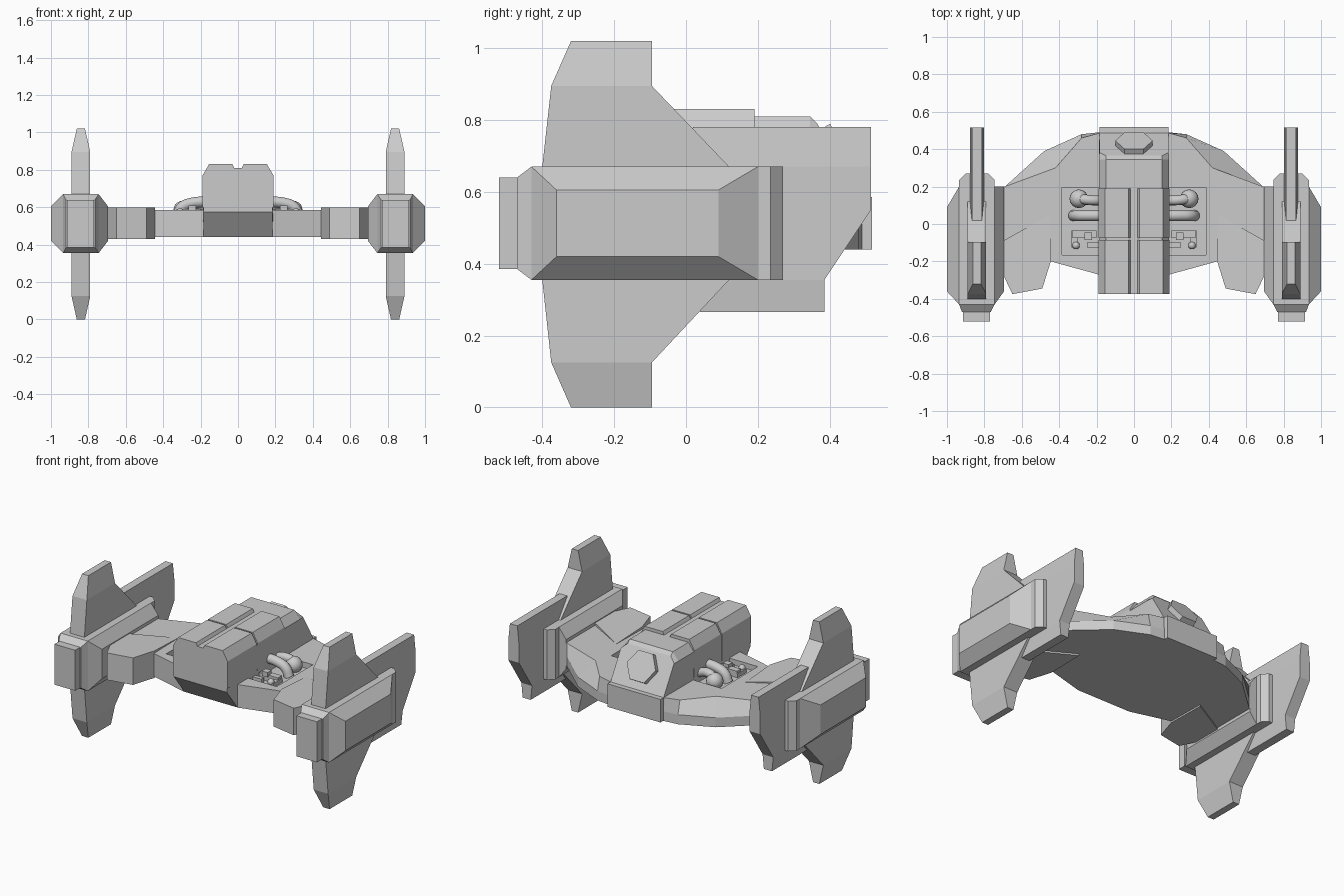
import bpy, bmesh, math
from mathutils import Vector

if "Cube" in bpy.data.objects:
    bpy.data.objects.remove(bpy.data.objects["Cube"])


def finish(ob, mirror):
    if mirror:
        m = ob.modifiers.new("mirror", 'MIRROR')
        m.use_mirror_u = False
    return ob


def loft(name, rings, mirror=False):
    """Skin a list of equal-length point rings and cap both ends."""
    bm = bmesh.new()
    vs = [[bm.verts.new(p) for p in r] for r in rings]
    n = len(rings[0])
    for a, b in zip(vs, vs[1:]):
        for i in range(n):
            j = (i + 1) % n
            bm.faces.new((a[i], a[j], b[j], b[i]))
    bm.faces.new(vs[0])
    bm.faces.new(vs[-1])
    bmesh.ops.recalc_face_normals(bm, faces=bm.faces)
    me = bpy.data.meshes.new(name)
    bm.to_mesh(me)
    bm.free()
    ob = bpy.data.objects.new(name, me)
    bpy.context.collection.objects.link(ob)
    return finish(ob, mirror)


def rect_z(z, x, hw, y0, y1):
    return [(x - hw, y0, z), (x + hw, y0, z), (x + hw, y1, z), (x - hw, y1, z)]


def rect_y(y, x0, x1, z0, z1):
    return [(x0, y, z0), (x1, y, z0), (x1, y, z1), (x0, y, z1)]


def rect_x(x, y0, y1, z0, z1):
    return [(x, y0, z0), (x, y1, z0), (x, y1, z1), (x, y0, z1)]


def box(name, x0, x1, y0, y1, z0, z1, mirror=False):
    return loft(name, [rect_y(y0, x0, x1, z0, z1), rect_y(y1, x0, x1, z0, z1)], mirror)


def both(half):
    """Close a right-hand outline with its mirror image."""
    return half + [(-p[0],) + tuple(p[1:]) for p in reversed(half)]


def smooth(ob):
    for p in ob.data.polygons:
        p.use_smooth = True


def pipe(name, pts, r):
    cu = bpy.data.curves.new(name, 'CURVE')
    cu.dimensions = '3D'
    cu.bevel_depth = r
    cu.bevel_resolution = 3
    cu.use_fill_caps = True
    cu.resolution_u = 6
    sp = cu.splines.new('BEZIER')
    sp.bezier_points.add(len(pts) - 1)
    for bp, p in zip(sp.bezier_points, pts):
        bp.co = p
        bp.handle_left_type = bp.handle_right_type = 'AUTO'
    ob = bpy.data.objects.new(name, cu)
    bpy.context.collection.objects.link(ob)
    bpy.ops.object.select_all(action='DESELECT')
    ob.select_set(True)
    bpy.context.view_layer.objects.active = ob
    bpy.ops.object.convert(target='MESH')
    ob = bpy.context.view_layer.objects.active
    smooth(ob)
    return finish(ob, True)


def ball(name, c, r):
    bm = bmesh.new()
    bmesh.ops.create_uvsphere(bm, u_segments=16, v_segments=10, radius=r)
    bmesh.ops.translate(bm, verts=bm.verts, vec=c)
    me = bpy.data.meshes.new(name)
    bm.to_mesh(me)
    bm.free()
    ob = bpy.data.objects.new(name, me)
    bpy.context.collection.objects.link(ob)
    smooth(ob)
    finish(ob, True)


# wing slab: rear rim slopes in towards the top
front = [(.19, -.27), (.445, -.20), (.72, -.24), (.72, .20), (.69, .20)]
low = both(front + [(.48, .39), (.28, .48), (.19, .49)])
top = both(front + [(.42, .30), (.28, .46), (.19, .485)])
wing = loft("wing_slab", [[(x, y, z) for x, y in o]
                          for o, z in ((low, .44), (low, .50), (top, .585))])

# recessed machinery bays
cutter = box("bay_cutter", .18, .385, -.165, .195, .55, .7, True)
cutter.hide_render = True
cutter.hide_viewport = True
cut = wing.modifiers.new("bays", 'BOOLEAN')
cut.object = cutter
cut.operation = 'DIFFERENCE'
cut.solver = 'EXACT'

# forward wing blocks, tapering back into the wing
block = [(.445, -.20), (.49, -.345), (.65, -.375), (.70, -.27), (.70, -.09)]
loft("wing_block", [[(x, y, .43) for x, y in block + [(.45, .05)]],
                    [(x, y, .60) for x, y in block] + [(.45, .05, .586)]], True)

# central fuselage with undercut chin and sloping rear
def section(y, zb, z1=.76, zt=.81):
    return both([(.185, y, zb), (.188, y, z1), (.15, y, zt)])

loft("fuselage", [section(-.375, .575), section(-.27, .44), section(.345, .44),
                  both([(.185, .49, .58), (.185, .383, .76), (.15, .365, .79)])])
box("tail_block", -.185, .185, .25, .518, .44, .585)

# roof armour panels
prof = [(.015, .80), (.03, .83), (.155, .83), (.19, .77), (.19, .60), (.15, .60)]
for i, (a, b) in enumerate(((-.375, -.085), (-.075, .19))):
    loft(f"roof_panel_{i}", [[(x, y, z) for x, z in prof] for y in (a, b)], True)

# hexagonal rear hatch on the slope
n, t = Vector((0, .854, .52)), Vector((0, -.52, .854))
loft("rear_hatch", [[Vector((0, .42, .70)) + n * h + t * r * math.sin(k * math.pi / 3)
                     + Vector((r * math.cos(k * math.pi / 3), 0, 0)) for k in range(6)]
                    for h, r in ((-.02, .1), (.03, .1))])

# side pods: long core, bevelled flanks and front nozzle
loft("pod_core", [rect_y(-.47, .765, .92, .385, .64), rect_y(-.43, .745, .935, .355, .67),
                  rect_y(.235, .745, .935, .355, .67), rect_y(.27, .78, .90, .355, .67)], True)
loft("pod_flanks", [rect_x(.695, -.36, .20, .42, .605), rect_x(.745, -.43, .20, .355, .67),
                    rect_x(.935, -.43, .20, .355, .67), rect_x(1.0, -.36, .09, .42, .605)], True)
box("pod_nozzle", .77, .914, -.52, -.46, .385, .64, True)

# tall fins and rear fins
FX = .84
loft("tall_fin", [rect_z(z, FX, hw, a, b) for z, hw, a, b in (
    (0, .022, -.32, -.095), (.125, .05, -.375, -.095), (.355, .05, -.40, .12),
    (.67, .05, -.40, .12), (.895, .05, -.375, -.095), (1.02, .022, -.32, -.095))], True)
loft("rear_fin", [rect_z(z, FX, hw, a, b) for z, hw, a, b in (
    (.265, .028, .04, .385), (.355, .037, -.04, .385), (.55, .037, -.04, .515),
    (.67, .037, -.04, .515), (.78, .026, .02, .515))], True)

# machinery: pipes, tanks and small fittings
pipe("bay_pipe", [(.16, .045, .63), (.25, .045, .622), (.30, .045, .60), (.325, .045, .55)], .03)
pipe("bay_elbow", [(.30, .135, .55), (.29, .135, .60), (.24, .128, .62), (.17, .125, .60)], .027)
ball("bay_tank", (.295, .135, .585), .05)
box("bay_fitting", .20, .33, -.075, -.035, .54, .59, True)
box("bay_bracket", .30, .335, -.125, -.035, .54, .575, True)
box("bay_valve", .19, .25, -.125, -.10, .54, .58, True)
box("bay_cap", .225, .265, -.085, -.045, .58, .61, True)
ball("bay_knob", (.31, -.115, .575), .02)
